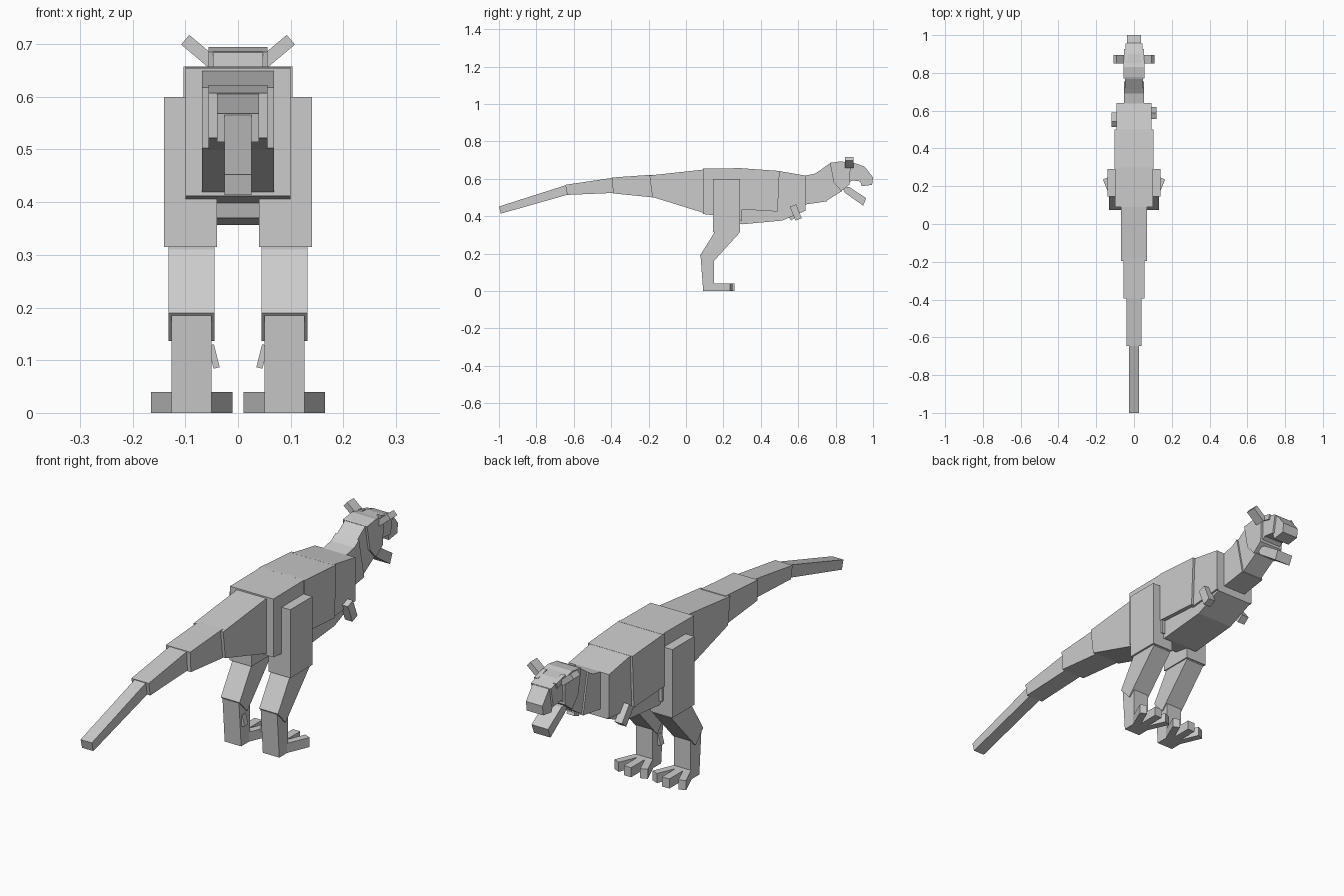
import bpy, bmesh
from math import radians
from mathutils import Matrix, Vector


def finish(name, bm):
    bmesh.ops.recalc_face_normals(bm, faces=bm.faces)
    me = bpy.data.meshes.new(name)
    bm.to_mesh(me)
    bm.free()
    ob = bpy.data.objects.new(name, me)
    bpy.context.collection.objects.link(ob)
    return ob


def prism(name, profile, x0, x1):
    """Side profile of (y, z) points extruded from x0 to x1."""
    bm = bmesh.new()
    face = bm.faces.new([bm.verts.new((x0, y, z)) for y, z in profile])
    ext = bmesh.ops.extrude_face_region(bm, geom=[face])
    verts = [g for g in ext["geom"] if isinstance(g, bmesh.types.BMVert)]
    bmesh.ops.translate(bm, verts=verts, vec=(x1 - x0, 0, 0))
    return finish(name, bm)


def box(name, centre, size, axis='X', angle=0):
    bm = bmesh.new()
    mat = (Matrix.Translation(centre) @ Matrix.Rotation(radians(angle), 4, axis)
           @ Matrix.Diagonal(Vector((*size, 1))))
    bmesh.ops.create_cube(bm, size=1, matrix=mat)
    return finish(name, bm)


# Body, tail, neck and head: half width followed by side profile
centre_parts = {
    "tail_tip": (.026, [(-1, .452), (-.63, .57), (-.63, .516), (-.99, .414)]),
    "tail_outer": (.04, [(-.645, .568), (-.38, .607), (-.38, .525), (-.635, .514)]),
    "tail_middle": (.056, [(-.395, .607), (-.18, .622), (-.17, .50), (-.39, .522)]),
    "tail_base": (.068, [(-.195, .618), (.10, .65), (.12, .41), (-.18, .503)]),
    "hips": (.10, [(.09, .655), (.30, .657), (.30, .375), (.25, .394), (.09, .412)]),
    "rib_cage": (.103, [(.29, .657), (.50, .642), (.49, .425), (.29, .437)]),
    "chest": (.093, [(.49, .643), (.64, .617), (.64, .435), (.48, .42)]),
    "belly": (.085, [(.20, .44), (.64, .45), (.64, .43), (.515, .377), (.30, .357), (.22, .37)]),
    "neck_base": (.054, [(.60, .61), (.69, .628), (.72, .648), (.755, .48), (.60, .457)]),
    "neck": (.047, [(.69, .627), (.775, .687), (.835, .535), (.75, .482)]),
    "skull": (.056, [(.77, .685), (.83, .694), (.88, .682), (.875, .57), (.83, .535), (.79, .58)]),
    "snout": (.046, [(.84, .69), (.90, .684), (.955, .665), (.94, .585), (.89, .592), (.86, .57)]),
    "snout_tip": (.038, [(.94, .668), (.957, .663), (1, .608), (.995, .568), (.94, .56), (.93, .59)]),
    "lower_jaw": (.038, [(.83, .56), (.875, .555), (.963, .497), (.947, .457), (.85, .525)]),
}
for name, (w, prof) in centre_parts.items():
    prism(name, prof, -w, w)

for side, s in (("right", 1), ("left", -1)):
    # Legs
    prism(side + "_thigh", [(.145, .60), (.29, .60), (.29, .315), (.145, .315)], s * .04, s * .14)
    prism(side + "_shin", [(.15, .36), (.285, .36), (.285, .31), (.15, .162), (.125, .136),
                           (.075, .19), (.15, .31)], s * .045, s * .132)
    prism(side + "_ankle", [(.078, .185), (.15, .19), (.15, .04), (.155, 0), (.092, 0)],
          s * .05, s * .126)
    # Feet
    box(side + "_middle_toe", (s * .088, .185, .02), (.034, .15, .04))
    for label, d in (("outer", 1), ("inner", -1)):
        box(f"{side}_{label}_toe", (s * (.088 + d * .036), .177, .02), (.03, .14, .04), 'Z', -s * d * 23)
    box(side + "_dew_claw", (s * .046, .105, .107), (.012, .024, .045), 'Y', s * 14)
    # Arms
    arm_y = .587 if s > 0 else .552
    box(side + "_arm", (s * .101, arm_y, .42), (.034, .036, .08), 'X', 22 if s > 0 else 38)
    # Horns and brows
    box(side + "_horn", (s * .075, .872, .687), (.024, .045, .066), 'Y', s * 50)
    box(side + "_brow", (s * .043, .895, .674), (.018, .06, .022), 'X', -15)
